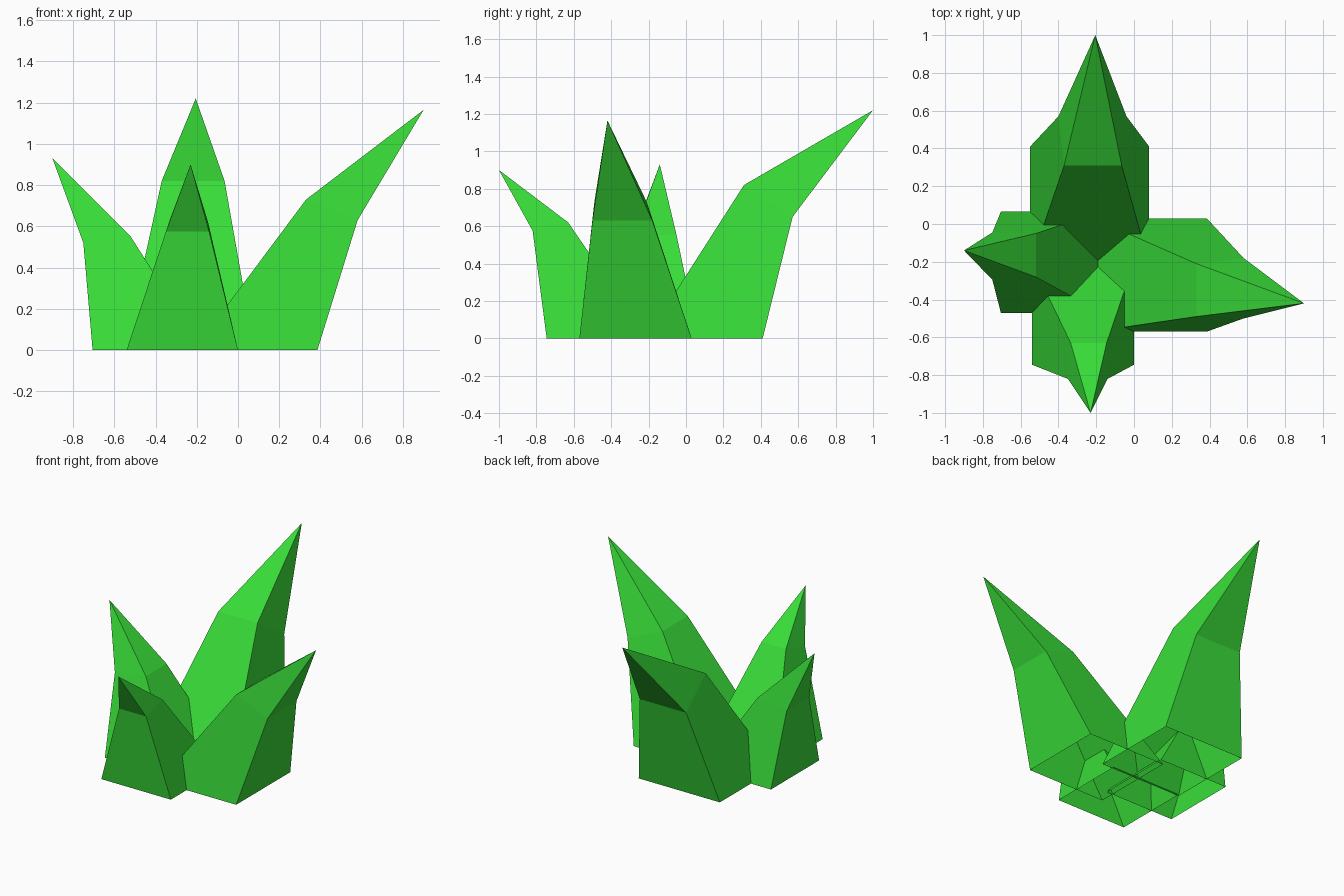
import bpy, bmesh, math
from mathutils import Matrix

if "Cube" in bpy.data.objects:
    bpy.data.objects.remove(bpy.data.objects["Cube"])

green = bpy.data.materials.new("grass_green")
green.diffuse_color = (0.04, 0.72, 0.04, 1)
green.use_nodes = True
green.node_tree.nodes["Principled BSDF"].inputs["Base Color"].default_value = green.diffuse_color


def blade(name, angle, base, inner, outer, tip):
    """Open-bottomed leaf. Local frame: v sideways, u outward.
    base: v0, v1, u0, u1; inner/outer bend edges: v0, v1, u, z; tip: v, u, z."""
    a, b, u0, u1 = base
    i0, i1, iu, iz = inner
    o0, o1, ou, oz = outer
    bm = bmesh.new()
    foot = [bm.verts.new(p) for p in ((a, u0, 0), (b, u0, 0), (b, u1, 0), (a, u1, 0))]
    bend = [bm.verts.new(p) for p in ((i0, iu, iz), (i1, iu, iz), (o1, ou, oz), (o0, ou, oz))]
    top = bm.verts.new(tip)
    for k in range(4):
        n = (k + 1) % 4
        bm.faces.new((foot[k], foot[n], bend[n], bend[k]))
        bm.faces.new((bend[k], bend[n], top))
    bm.transform(Matrix.Rotation(math.radians(angle), 4, 'Z'))
    me = bpy.data.meshes.new(name)
    bm.to_mesh(me)
    bm.free()
    me.materials.append(green)
    ob = bpy.data.objects.new(name, me)
    bpy.context.collection.objects.link(ob)


# back leaf: outward = +y, v = x
blade("back_blade", 0, (-0.55, 0.08, -0.215, 0.41),
      (-0.37, -0.065, 0.31, 0.82), (-0.40, -0.04, 0.57, 0.65), (-0.205, 1.0, 1.22))
# right leaf: outward = +x, v = -y
blade("right_blade", -90, (-0.03, 0.57, -0.215, 0.385),
      (0.21, 0.49, 0.33, 0.73), (0.18, 0.50, 0.58, 0.63), (0.42, 0.90, 1.165))
# left leaf: outward = -x, v = y
blade("left_blade", 90, (-0.47, 0.065, 0.17, 0.705),
      (-0.28, -0.05, 0.52, 0.55), (-0.295, -0.045, 0.75, 0.52), (-0.14, 0.90, 0.93))
# front leaf: outward = -y, v = -x
blade("front_blade", 180, (0.0, 0.54, 0.205, 0.745),
      (0.145, 0.335, 0.63, 0.62), (0.14, 0.35, 0.82, 0.575), (0.23, 1.0, 0.90))
